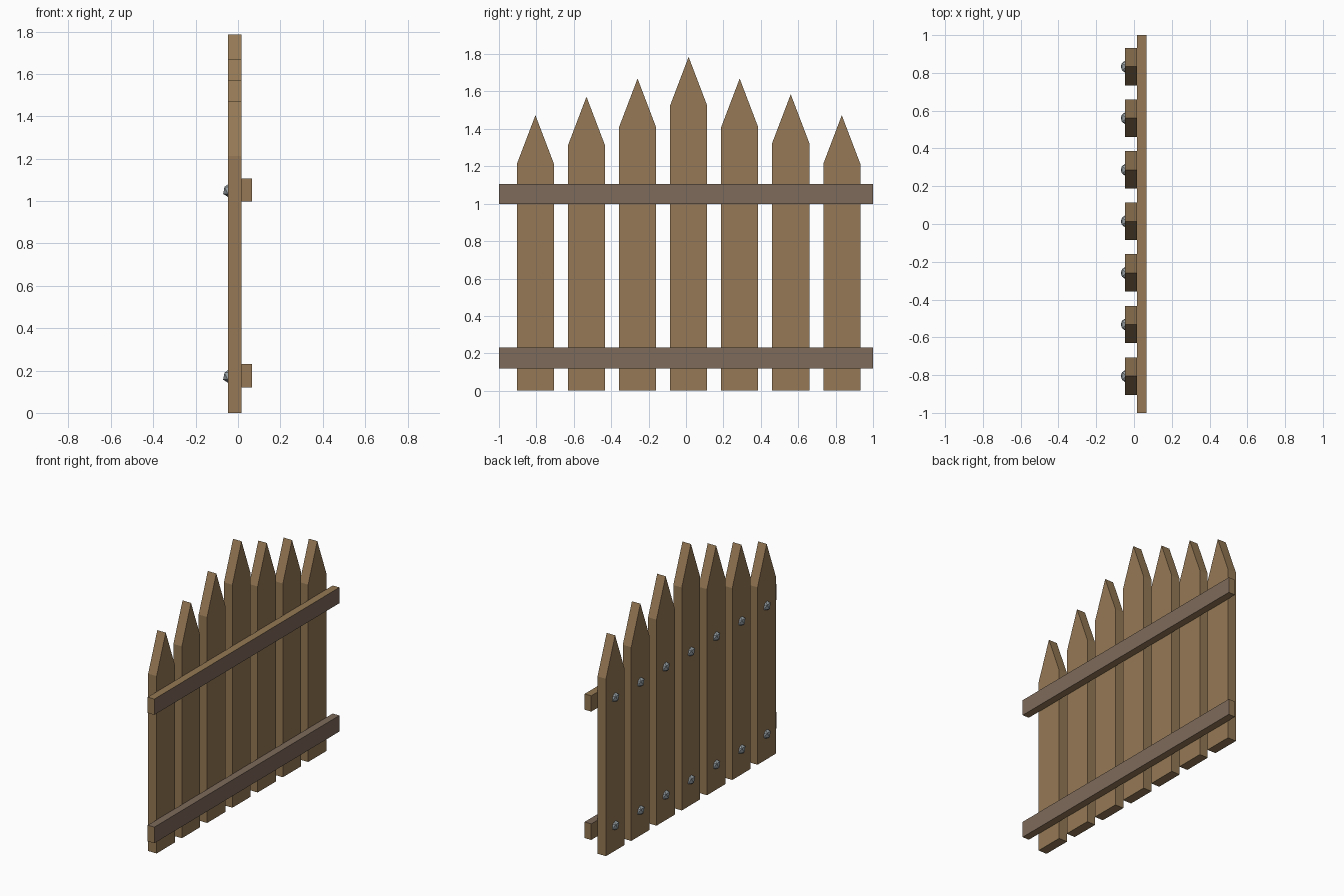
import bpy, bmesh

if "Cube" in bpy.data.objects:
    bpy.data.objects.remove(bpy.data.objects["Cube"])


def material(name, rgb):
    m = bpy.data.materials.new(name)
    m.diffuse_color = (*rgb, 1)
    m.use_nodes = True
    m.node_tree.nodes["Principled BSDF"].inputs["Base Color"].default_value = m.diffuse_color
    return m


WOOD = material("wood", (0.30, 0.19, 0.09))
RAIL_WOOD = material("weathered_wood", (0.21, 0.145, 0.105))
STEEL = material("steel", (0.32, 0.36, 0.38))


def add_object(name, bm, *mats):
    bmesh.ops.recalc_face_normals(bm, faces=bm.faces)
    mesh = bpy.data.meshes.new(name)
    bm.to_mesh(mesh)
    bm.free()
    for m in mats:
        mesh.materials.append(m)
    obj = bpy.data.objects.new(name, mesh)
    bpy.context.collection.objects.link(obj)
    return obj


def extrude_x(profile, x0, x1):
    """Extrude a (y, z) outline from x0 to x1."""
    bm = bmesh.new()
    face = bm.faces.new([bm.verts.new((x0, y, z)) for y, z in profile])
    res = bmesh.ops.extrude_face_region(bm, geom=[face])
    verts = [v for v in res["geom"] if isinstance(v, bmesh.types.BMVert)]
    bmesh.ops.translate(bm, verts=verts, vec=(x1 - x0, 0, 0))
    return bm


BACK, FRONT = -0.047, 0.017
HALF = 0.099
shoulders = [1.213, 1.312, 1.409, 1.525, 1.409, 1.325, 1.213]
POINT = 0.26

for i, shoulder in enumerate(shoulders):
    y = -0.805 + 0.273 * i
    # pointed picket
    outline = [(y - HALF, 0), (y + HALF, 0), (y + HALF, shoulder),
               (y, shoulder + POINT), (y - HALF, shoulder)]
    add_object(f"picket_{i + 1}", extrude_x(outline, BACK, FRONT), WOOD)

    # faceted nail heads half sunk into the back of the picket
    for label, z in (("lower", 0.173), ("upper", 1.05)):
        bm = bmesh.new()
        bmesh.ops.create_icosphere(bm, subdivisions=1, radius=0.037)
        bmesh.ops.translate(bm, verts=bm.verts, vec=(-0.037, y, z))
        add_object(f"nail_{label}_{i + 1}", bm, STEEL)

# horizontal rails across the pickets
for label, z0, z1 in (("lower", 0.12, 0.23), ("upper", 0.998, 1.106)):
    bm = extrude_x([(-1, z0), (1, z0), (1, z1), (-1, z1)], FRONT, 0.067)
    bmesh.ops.recalc_face_normals(bm, faces=bm.faces)
    for f in bm.faces:
        weathered = f.normal.x > 0.5 or (label == "lower" and f.normal.z > 0.5)
        f.material_index = 1 if weathered else 0
    add_object(f"rail_{label}", bm, WOOD, RAIL_WOOD)
